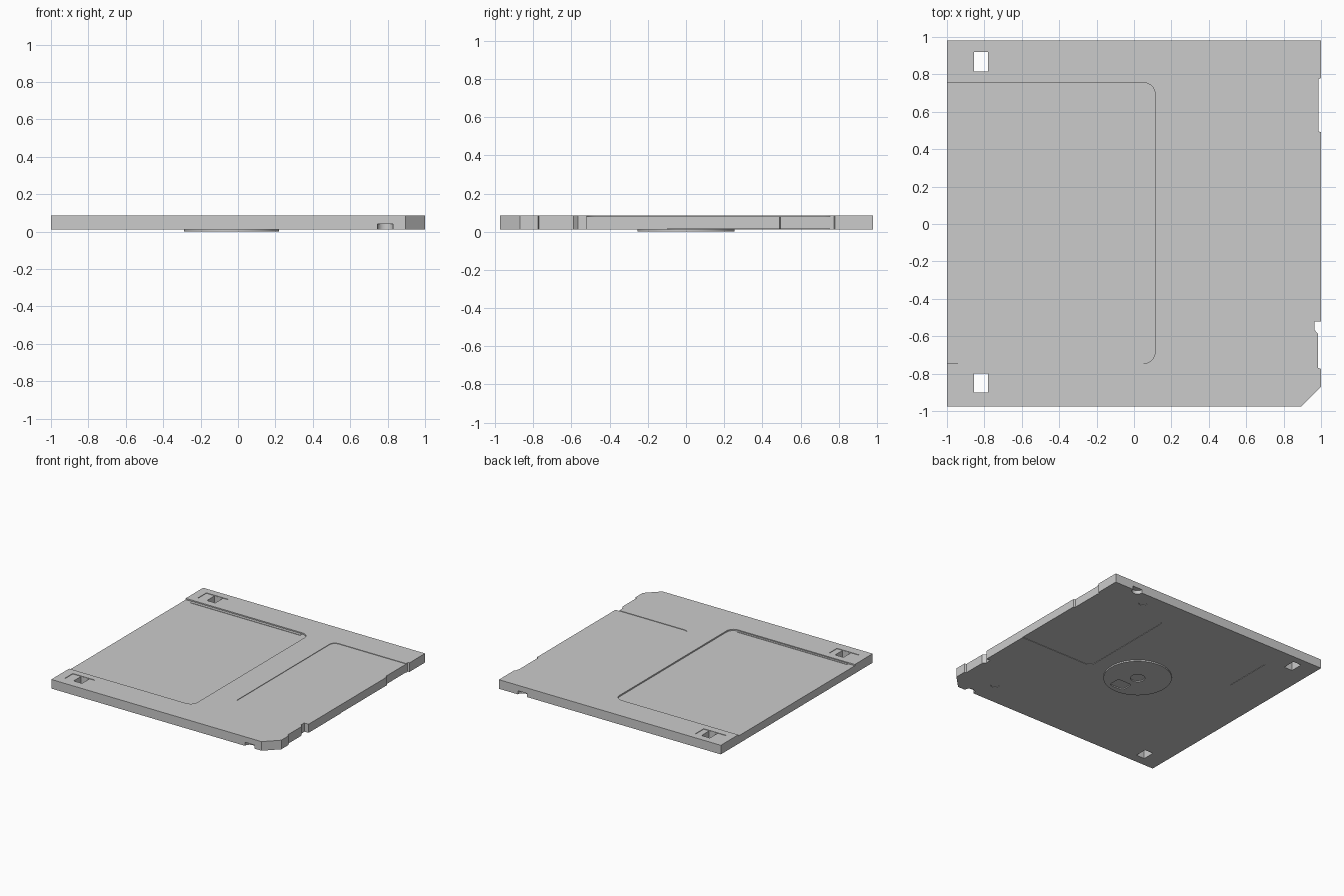
import bpy, bmesh
from math import cos, sin, pi

if "Cube" in bpy.data.objects:
    bpy.data.objects.remove(bpy.data.objects["Cube"])

BOTTOM, TOP = 0.011, 0.085


def prism(name, points, z0, z1):
    """Extrude a flat outline between two heights."""
    bm = bmesh.new()
    face = bm.faces.new([bm.verts.new((x, y, z0)) for x, y in points])
    out = bmesh.ops.extrude_face_region(bm, geom=[face])
    verts = [v for v in out["geom"] if isinstance(v, bmesh.types.BMVert)]
    bmesh.ops.translate(bm, verts=verts, vec=(0, 0, z1 - z0))
    bmesh.ops.recalc_face_normals(bm, faces=bm.faces)
    mesh = bpy.data.meshes.new(name)
    bm.to_mesh(mesh)
    bm.free()
    obj = bpy.data.objects.new(name, mesh)
    bpy.context.collection.objects.link(obj)
    return obj


def rounded(x0, x1, y0, y1, r=0.0, n=5):
    """Outline of a rectangle with optional round corners."""
    if r == 0:
        return [(x0, y0), (x1, y0), (x1, y1), (x0, y1)]
    centres = [(x1 - r, y1 - r), (x0 + r, y1 - r), (x0 + r, y0 + r), (x1 - r, y0 + r)]
    return [(cx + r * cos((q + i / n) * pi / 2), cy + r * sin((q + i / n) * pi / 2))
            for q, (cx, cy) in enumerate(centres) for i in range(n + 1)]


def circle(cx, cy, r, n=48):
    return [(cx + r * cos(2 * pi * i / n), cy + r * sin(2 * pi * i / n)) for i in range(n)]


def carve(target, points, z0, z1):
    """Subtract a prism from the target."""
    cutter = prism("cutter", points, z0, z1)
    cutter.hide_render = True
    mod = target.modifiers.new("cut", "BOOLEAN")
    mod.operation, mod.solver, mod.object = "DIFFERENCE", "EXACT", cutter
    bpy.context.view_layer.objects.active = target
    bpy.ops.object.modifier_apply(modifier=mod.name)
    bpy.data.objects.remove(cutter, do_unlink=True)


def smooth(obj):
    bpy.ops.object.select_all(action="DESELECT")
    obj.select_set(True)
    bpy.context.view_layer.objects.active = obj
    bpy.ops.object.shade_smooth_by_angle()


# Case outline with cut corner and side notches
case = prism("case", [
    (-1, -0.975), (0.895, -0.975), (1, -0.87), (1, -0.775), (0.985, -0.77),
    (0.985, -0.59), (0.965, -0.565), (0.965, -0.52), (1, -0.52),
    (1, 0.49), (0.987, 0.495), (0.987, 0.775), (1, 0.78), (1, 0.98), (-1, 0.98)], BOTTOM, TOP)

# Shutter recess, then label recesses on top and underside
carve(case, rounded(-1.3, 0.113, -0.745, 0.755, 0.06), TOP - 0.011, 0.2)
carve(case, rounded(0.33, 1.3, -0.52, 0.755, 0.05), TOP - 0.004, 0.2)
carve(case, rounded(0.34, 1.3, -0.10, 0.755, 0.05), -0.1, BOTTOM + 0.003)

# Details repeated along the front and back edges
for side in (-1, 1):
    y0, y1 = (0.815, 0.92) if side > 0 else (-0.90, -0.80)
    carve(case, rounded(-0.93, -0.73, y0 - 0.001, y1 + 0.001), TOP - 0.004, 0.2)
    carve(case, rounded(-0.855, -0.78, y0, y1), -0.1, 0.2)
    edge = 0.98 if side > 0 else -0.975
    carve(case, rounded(0.745, 0.83, edge - 0.042, edge + 0.042, 0.04), -0.1, 0.04)

# Small round dimples and a fine groove underneath
for x, y in ((0.64, 0.867), (0.70, -0.78)):
    carve(case, circle(x, y, 0.032, 24), -0.1, BOTTOM + 0.005)
carve(case, rounded(-0.645, -0.639, 0.35, 0.755), -0.1, BOTTOM + 0.003)
smooth(case)

# Drive hub with centre hole and drive slot
hub = prism("drive_hub", circle(-0.035, 0, 0.255, 64), 0, 0.02)
carve(hub, circle(-0.035, 0, 0.055, 24), -0.1, 0.009)
carve(hub, rounded(-0.065, 0.065, -0.21, -0.105, 0.025), -0.1, 0.009)
smooth(hub)

# Thin raised ridges at the shutter ends
for side in (-1, 1):
    y = 0.74 * side
    prism("shutter_rail", rounded(-0.94, 0.05, y - 0.012, y + 0.012), TOP - 0.013, TOP - 0.008)
